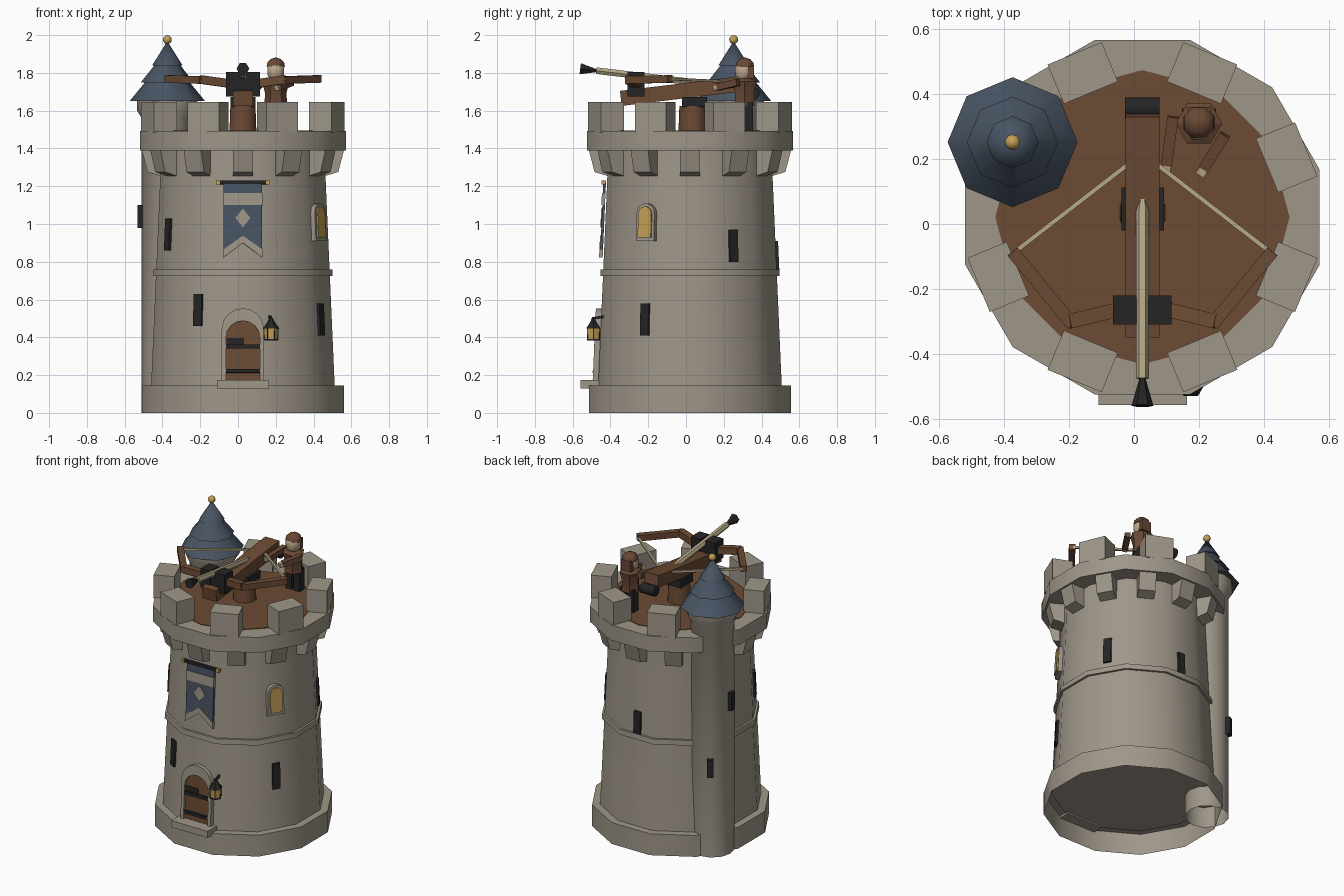
import bpy, bmesh, math
from mathutils import Matrix, Vector

if "Cube" in bpy.data.objects:
    bpy.data.objects.remove(bpy.data.objects["Cube"])

CX, CY = 0.026, 0.021          # tower axis
C15 = math.cos(math.radians(15))
R = math.radians


def mat(name, rgb):
    m = bpy.data.materials.new(name)
    m.diffuse_color = (*rgb, 1)
    m.use_nodes = True
    m.node_tree.nodes["Principled BSDF"].inputs["Base Color"].default_value = m.diffuse_color
    return m


STONE = mat("stone", (0.345, 0.305, 0.25))
WOOD = mat("wood", (0.15, 0.07, 0.034))
SLATE = mat("slate_blue", (0.065, 0.088, 0.125))
IRON = mat("dark_iron", (0.018, 0.018, 0.019))
GOLD = mat("gold", (0.55, 0.35, 0.09))
PALE = mat("pale_wood", (0.46, 0.39, 0.24))
SKIN = mat("skin", (0.52, 0.4, 0.26))
LEATHER = mat("leather", (0.14, 0.065, 0.035))


def finish(name, bm, material, M=None, angle=35):
    if M is not None:
        bm.transform(M)
    bmesh.ops.recalc_face_normals(bm, faces=bm.faces)
    me = bpy.data.meshes.new(name)
    bm.to_mesh(me)
    bm.free()
    me.materials.append(material)
    for p in me.polygons:
        p.use_smooth = True
    me.set_sharp_from_angle(angle=R(angle))
    ob = bpy.data.objects.new(name, me)
    bpy.context.collection.objects.link(ob)
    return ob


def lathe(name, prof, n, material, x=CX, y=CY, phase=0.0, angle=35, M=None, bottom=True):
    bm = bmesh.new()
    rings = []
    for r, z in prof:
        if r < 1e-5:
            rings.append([bm.verts.new((0, 0, z))])
        else:
            rings.append([bm.verts.new((r * math.cos(R(phase) + 2 * math.pi * i / n),
                                        r * math.sin(R(phase) + 2 * math.pi * i / n), z)) for i in range(n)])
    for a, b in zip(rings, rings[1:]):
        for i in range(n):
            q = [a[i % len(a)], a[(i + 1) % len(a)], b[(i + 1) % len(b)], b[i % len(b)]]
            bm.faces.new(list(dict.fromkeys(q)))
    for e in ((rings[0], rings[-1]) if bottom else (rings[-1],)):
        if len(e) > 1:
            bm.faces.new(e)
    return finish(name, bm, material, M if M is not None else Matrix.Translation((x, y, 0)), angle)


def box(name, lo, hi, material, M=None):
    bm = bmesh.new()
    bmesh.ops.create_cube(bm, size=1)
    for v in bm.verts:
        v.co = [(l + h) / 2 + c * (h - l) for l, h, c in zip(lo, hi, v.co)]
    return finish(name, bm, material, M)


def beam(name, a, b, w, h, material):
    # rectangular bar from a to b
    a, b = Vector(a), Vector(b)
    d = (b - a).normalized()
    side = d.cross(Vector((0, 0, 1))).normalized()
    up = side.cross(d)
    M = Matrix((side, d, up)).transposed().to_4x4()
    M.translation = a
    return box(name, (-w / 2, 0, -h / 2), (w / 2, (b - a).length, h / 2), material, M)


def plate(name, pts, x0, x1, material, M):
    # profile in local (y, z), extruded along local x
    bm = bmesh.new()
    f = bm.faces.new([bm.verts.new((x0, y, z)) for y, z in pts])
    g = bmesh.ops.extrude_face_region(bm, geom=[f])["geom"]
    for v in g:
        if isinstance(v, bmesh.types.BMVert):
            v.co.x = x1
    # the extrusion drops the first cap, so close it again
    if not any(all(abs(v.co.x - x0) < 1e-6 for v in q.verts) for q in bm.faces):
        bmesh.ops.holes_fill(bm, edges=bm.edges)
    bmesh.ops.triangulate(bm, faces=[f for f in bm.faces if len(f.verts) > 4])
    return finish(name, bm, material, M)


def around(deg, x=CX, y=CY):
    return Matrix.Translation((x, y, 0)) @ Matrix.Rotation(R(deg), 4, 'Z')


def wall(deg):
    # frame lying on the sloping tower wall: x outward, y along, z up
    return around(deg) @ Matrix.Translation((0.4924, 0, 0)) @ Matrix.Rotation(-0.044, 4, 'Y')


def arch(w, z0, z1, n=8):
    r = w / 2
    return [(-r, z0)] + [(-r * math.cos(math.pi * i / n), z1 - r + r * math.sin(math.pi * i / n))
                         for i in range(n + 1)] + [(r, z0)]


# tower masonry, plinth and turret open underneath
lathe("plinth", [(0.534 / C15, 0), (0.534 / C15, 0.145)], 12, STONE, phase=15, bottom=False)
lathe("tower_body", [(0.486 / C15, 0.14), (0.438 / C15, 1.235), (0.436 / C15, 1.40)], 12, STONE, phase=15)
lathe("string_course", [(0.475 / C15, 0.725), (0.473 / C15, 0.76)], 12, STONE, phase=15)
lathe("parapet", [(0.546 / C15, 1.388), (0.546 / C15, 1.492)], 12, STONE, phase=15)
lathe("deck", [(0.453, 1.48), (0.453, 1.496)], 12, WOOD)
for i in range(12):
    ob = box("corbel", (0, -0.053, 0), (1, 0.053, 1), STONE)
    shape = {(0, 0): (0.42, 1.25), (1, 0): (0.505, 1.275), (0, 1): (0.42, 1.39), (1, 1): (0.535, 1.39)}
    for v in ob.data.vertices:
        v.co.x, v.co.z = shape[(round(v.co.x), round(v.co.z))]
    ob.data.transform(around(30 * i))
for i in range(8):
    if i != 3:  # the stair turret takes this place
        box("merlon", (0.415, -0.09, 1.485), (0.546, 0.09, 1.645), STONE, around(22.5 + 45 * i))

# stair turret with tiered roof
TX, TY = -0.374, 0.252
lathe("turret", [(0.136, 0), (0.136, 1.56), (0.16, 1.6), (0.16, 1.655)], 12, STONE, TX, TY, bottom=False)
for r0, z0, r1, z1 in [(0.2, 1.65, 0.09, 1.785), (0.14, 1.75, 0.045, 1.87), (0.08, 1.84, 0, 1.968)]:
    lathe("turret_roof_tier", [(r0, z0), (r1, z1)], 8, SLATE, TX, TY, angle=50)
bm = bmesh.new()
bmesh.ops.create_icosphere(bm, subdivisions=2, radius=0.024)
finish("roof_finial", bm, GOLD, Matrix.Translation((TX, TY, 1.976)))

# arrow slits
for deg, z in [(240, 0.545), (210, 0.945), (330, 0.495), (30, 0.885), (90, 0.825)]:
    box("arrow_slit", (-0.02, -0.025, z - 0.085), (0.014, 0.025, z + 0.085), IRON, wall(deg))
for deg, z in [(180, 1.04), (120, 0.61)]:
    box("turret_slit", (0.12, -0.02, z - 0.06), (0.158, 0.02, z + 0.06), IRON, around(deg, TX, TY))

# lit window
plate("window_frame", arch(0.11, 0.91, 1.11), -0.01, 0.026, STONE, wall(-30))
plate("window_light", arch(0.08, 0.927, 1.093), 0.02, 0.034, GOLD, wall(-30))

# door
F = wall(-90)
plate("door_surround", arch(0.225, 0.16, 0.553) + arch(0.18, 0.16, 0.487)[::-1], -0.01, 0.03, STONE, F)
plate("door", arch(0.184, 0.16, 0.489), -0.01, 0.014, WOOD, F)
for z in (0.222, 0.35):
    box("door_strap", (0, -0.09, z - 0.01), (0.032, 0.09, z + 0.01), IRON, F)
box("door_latch", (0, -0.088, 0.355), (0.018, 0.005, 0.395), IRON, F)
box("door_step", (-0.11, -0.558, 0.13), (0.163, -0.44, 0.175), STONE)

# lantern
LX, LY = 0.175, -0.49
lathe("lantern_light", [(0.036, 0.39), (0.039, 0.448)], 6, GOLD, LX, LY)
lathe("lantern_cap", [(0.045, 0.446), (0.018, 0.483), (0.01, 0.503)], 6, IRON, LX, LY)
lathe("lantern_base", [(0.038, 0.382), (0.038, 0.391)], 6, IRON, LX, LY)
for i in range(6):
    box("lantern_bar", (0.033, -0.002, 0.385), (0.039, 0.002, 0.45), IRON, around(60 * i, LX, LY))
beam("lantern_bracket", (LX, LY - 0.005, 0.5), (LX - 0.01, -0.43, 0.51), 0.012, 0.014, IRON)

# banner
plate("banner_cloth", [(-0.102, 1.22), (-0.102, 0.83), (0, 0.905), (0.102, 0.83), (0.102, 1.22)], 0.006, 0.02, SLATE, F)
plate("banner_band", [(-0.104, 1.1), (0.104, 1.1), (0.104, 1.163), (-0.104, 1.163)], 0.006, 0.025, STONE, F)
plate("banner_hem", [(-0.104, 0.865), (-0.104, 0.822), (0, 0.9), (0.104, 0.822), (0.104, 0.865), (0, 0.938)],
      0.006, 0.025, STONE, F)
plate("banner_diamond", [(-0.04, 1.032), (0, 0.982), (0.04, 1.032), (0, 1.082)], 0.018, 0.025, STONE, F)
box("banner_rod", (0.008, -0.125, 1.211), (0.028, 0.125, 1.229), IRON, F)
for s in (-1, 1):
    box("rod_finial", (0.007, s * 0.132 - 0.01, 1.209), (0.03, s * 0.132 + 0.01, 1.231), GOLD, F)

# siege crossbow
lathe("pedestal", [(0.075, 1.49), (0.07, 1.625)], 10, WOOD, CX, 0.035, 18, angle=40)
box("pivot_yoke", (-0.039, -0.02, 1.62), (0.092, 0.112, 1.672), IRON)
beam("stock", (CX, -0.345, 1.665), (CX, 0.335, 1.747), 0.105, 0.08, WOOD)
lathe("winch_drum", [(0.034, -0.053), (0.034, 0.053)], 10, IRON,
      M=Matrix.Translation((CX, 0.357, 1.69)) @ Matrix.Rotation(R(90), 4, 'Y'), angle=40)
for s in (-1, 1):
    a, b = sorted((CX + s * 0.018, CX + s * 0.09))
    box("bow_housing", (a, -0.31, 1.675), (b, -0.22, 1.805), IRON)
    beam("bow_arm_inner", (CX + s * 0.08, -0.265, 1.745), (CX + s * 0.225, -0.3, 1.765), 0.045, 0.045, WOOD)
    beam("bow_arm_outer", (CX + s * 0.215, -0.31, 1.762), (CX + s * 0.4, -0.085, 1.768), 0.04, 0.04, WOOD)
    beam("bow_string", (CX + s * 0.392, -0.085, 1.768), (CX + s * 0.03, 0.195, 1.755), 0.014, 0.014, PALE)
box("housing_core", (0.005, -0.305, 1.67), (0.047, -0.225, 1.77), IRON)
# bolt runs along its own axis, wide head at the front
A, B = Vector((CX, -0.56, 1.822)), Vector((CX, 0.11, 1.742))
BM = Matrix.Translation(A) @ (B - A).to_track_quat('Z', 'Y').to_matrix().to_4x4()
lathe("bolt_shaft", [(0.02, 0.085), (0.02, 0.61), (0, 0.68)], 6, PALE, M=BM, angle=20)
lathe("bolt_head", [(0.034, 0), (0.008, 0.09)], 6, IRON, M=BM, angle=20)

# crew figure
GX, GY = 0.2, 0.31
for s in (-1, 1):
    box("leg", (GX + s * 0.03 - 0.022, GY - 0.01, 1.49), (GX + s * 0.03 + 0.022, GY + 0.045, 1.645), IRON)
lathe("tunic", [(0.062, 1.625), (0.056, 1.69), (0.072, 1.755), (0.03, 1.775)], 6, LEATHER, GX, GY, angle=25)
lathe("head", [(0.03, 1.765), (0.046, 1.785), (0.048, 1.83), (0.03, 1.86)], 8, SKIN, GX, GY - 0.006, 22.5, angle=50)
lathe("cap", [(0.052, 1.832), (0.048, 1.855), (0.03, 1.873), (0, 1.882)], 8, LEATHER, GX, GY + 0.002, 22.5)
box("hood_back", (GX - 0.036, GY + 0.012, 1.77), (GX + 0.036, GY + 0.05, 1.84), LEATHER)
for sh, hd in [((0.28, 0.275, 1.75), (0.215, 0.17, 1.725)), ((0.12, 0.33, 1.75), (0.1, 0.18, 1.73))]:
    beam("arm", sh, hd, 0.034, 0.036, LEATHER)
    d = (Vector(hd) - Vector(sh)).normalized()
    beam("hand", hd, Vector(hd) + d * 0.022, 0.028, 0.028, SKIN)
